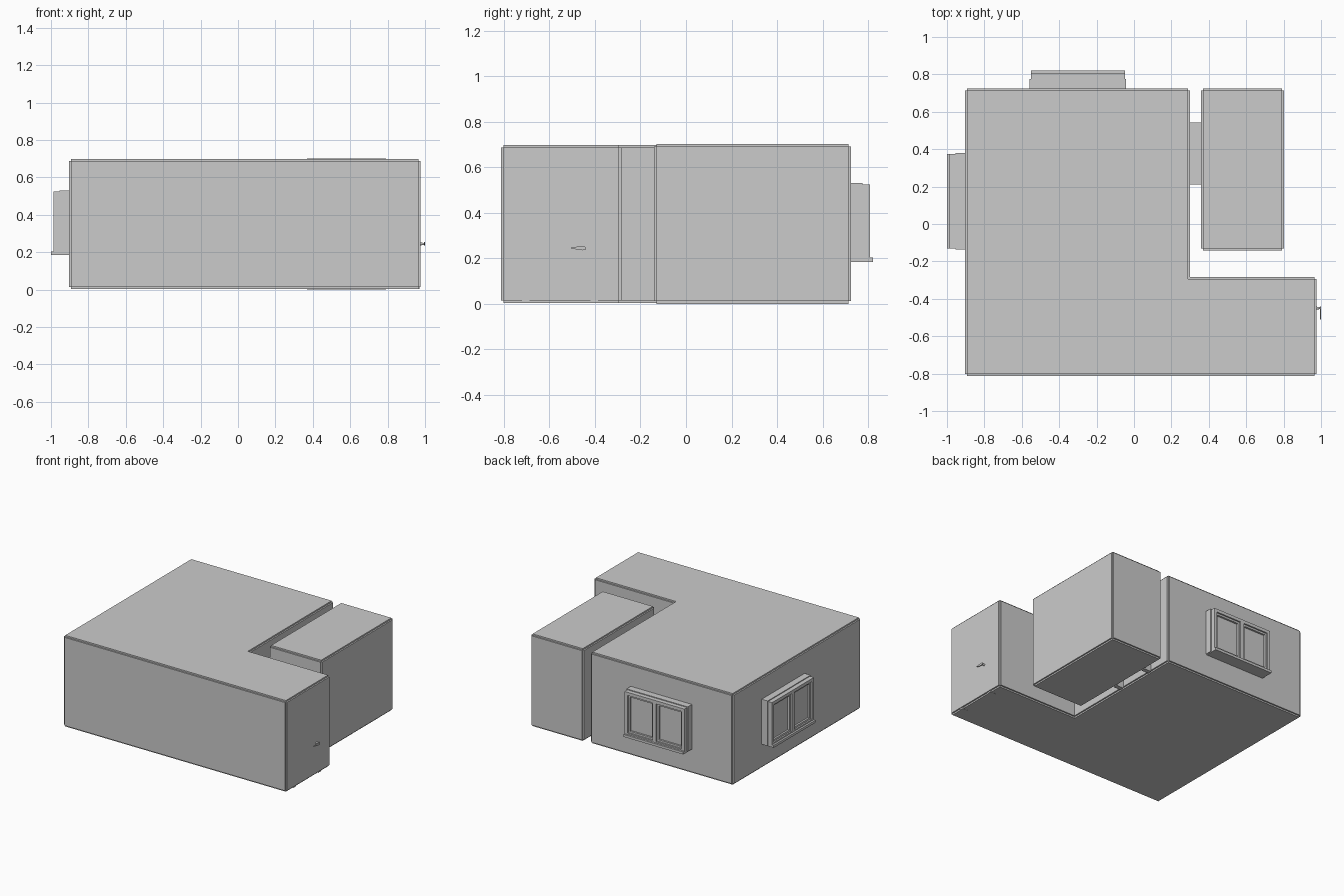
import bpy, bmesh, math
from mathutils import Vector, Matrix

if "Cube" in bpy.data.objects:
    bpy.data.objects.remove(bpy.data.objects["Cube"])

T = 0.011  # panel thickness


def make(name, bm, matrix=Matrix()):
    bmesh.ops.recalc_face_normals(bm, faces=bm.faces)
    me = bpy.data.meshes.new(name)
    bm.to_mesh(me)
    bm.free()
    ob = bpy.data.objects.new(name, me)
    ob.matrix_world = matrix
    bpy.context.collection.objects.link(ob)
    return ob


def add_prism(bm, pts, offset):
    face = bm.faces.new([bm.verts.new(p) for p in pts])
    res = bmesh.ops.extrude_face_region(bm, geom=[face], use_keep_orig=True)
    moved = [v for v in res["geom"] if isinstance(v, bmesh.types.BMVert)]
    bmesh.ops.translate(bm, verts=moved, vec=offset)


def add_box(bm, x0, x1, y0, y1, z0, z1):
    add_prism(bm, [(x0, y0, z0), (x1, y0, z0), (x1, y1, z0), (x0, y1, z0)],
              Vector((0, 0, z1 - z0)))


def add_frame(bm, x0, x1, z0, z1, y0, y1, w):
    # rectangular ring in the xz plane, made of four bars
    add_box(bm, x0, x0 + w, y0, y1, z0, z1)
    add_box(bm, x1 - w, x1, y0, y1, z0, z1)
    add_box(bm, x0 + w, x1 - w, y0, y1, z0, z0 + w)
    add_box(bm, x0 + w, x1 - w, y0, y1, z1 - w, z1)


def room(name, plan, z0, z1):
    # hollow shell: every wall, floor and roof is a panel thickened outward
    bm = bmesh.new()
    for i, (ax, ay) in enumerate(plan):
        bx, by = plan[(i + 1) % len(plan)]
        n = Vector((by - ay, ax - bx, 0)).normalized() * T
        add_prism(bm, [(ax, ay, z0), (bx, by, z0), (bx, by, z1), (ax, ay, z1)], n)
    for z, d in ((z0, -T), (z1, T)):
        add_prism(bm, [(x, y, z) for x, y in plan], Vector((0, 0, d)))
    make(name, bm)


def window(name, loc, angle):
    m = Matrix.Translation(loc) @ Matrix.Rotation(angle, 4, 'Z')
    z0, z1, h = 0.19, 0.525, 0.252
    bm = bmesh.new()
    add_frame(bm, -h - 0.006, h + 0.006, z0, z1 + 0.006, 0, 0.05, 0.03)
    make(name + "_casing", bm, m)
    bm = bmesh.new()
    add_frame(bm, -h, h, z0, z1, 0.05, 0.083, 0.024)
    add_box(bm, -0.015, 0.015, 0.04, 0.083, z0 + 0.024, z1 - 0.024)
    make(name + "_frame", bm, m)
    # two sashes with glass
    bm, glass = bmesh.new(), bmesh.new()
    for a, b in ((-h + 0.024, -0.015), (0.015, h - 0.024)):
        add_frame(bm, a, b, z0 + 0.024, z1 - 0.024, 0.04, 0.072, 0.014)
        add_box(glass, a + 0.014, b - 0.014, 0.05, 0.058, z0 + 0.038, z1 - 0.038)
    make(name + "_sashes", bm, m)
    make(name + "_glass", glass, m)
    bm = bmesh.new()
    add_box(bm, -h, h, 0, 0.097, 0.185, 0.204)
    make(name + "_sill", bm, m)


# rooms
room("main_room", [(-0.893, -0.803), (0.965, -0.803), (0.965, -0.294),
                   (0.289, -0.294), (0.289, 0.714), (-0.893, 0.714)], 0.016, 0.688)
room("side_room", [(0.37, -0.13), (0.792, -0.13), (0.792, 0.714), (0.37, 0.714)],
     0.012, 0.692)

# windows
window("left_window", (-0.904, 0.122, 0), math.pi / 2)
window("back_window", (-0.3, 0.725, 0), 0)

# doorway joining the rooms
bm = bmesh.new()
for y in (0.21, 0.51):
    add_box(bm, 0.30, 0.359, y, y + 0.033, 0.004, 0.5)
add_box(bm, 0.30, 0.359, 0.243, 0.51, 0.467, 0.5)
make("inner_door_frame", bm)

# entrance frame, its jambs reach below the floor
bm = bmesh.new()
for y in (-0.72, -0.42):
    add_box(bm, 0.92, 0.97, y, y + 0.033, 0.004, 0.5)
add_box(bm, 0.92, 0.97, -0.687, -0.42, 0.467, 0.5)
make("entrance_frame", bm)

# entrance lever handle: stem and teardrop lever
bm = bmesh.new()
bmesh.ops.create_cone(bm, cap_ends=True, segments=12, radius1=0.008, radius2=0.005,
                      depth=0.022, matrix=Matrix.Translation((0.985, -0.45, 0.245))
                      @ Matrix.Rotation(math.pi / 2, 4, 'Y'))
lever = [(-0.51, 0.246), (-0.48, 0.239), (-0.455, 0.236), (-0.442, 0.238),
         (-0.44, 0.248), (-0.446, 0.254), (-0.465, 0.254), (-0.485, 0.251)]
add_prism(bm, [(0.994, y, z) for y, z in lever], Vector((0.006, 0, 0)))
make("entrance_handle", bm)

# centre the model's length and stand it on the ground
bpy.context.view_layer.update()
obs = list(bpy.context.scene.objects)
low = min((o.matrix_world @ v.co).z for o in obs for v in o.data.vertices)
for o in obs:
    o.location.z -= low
